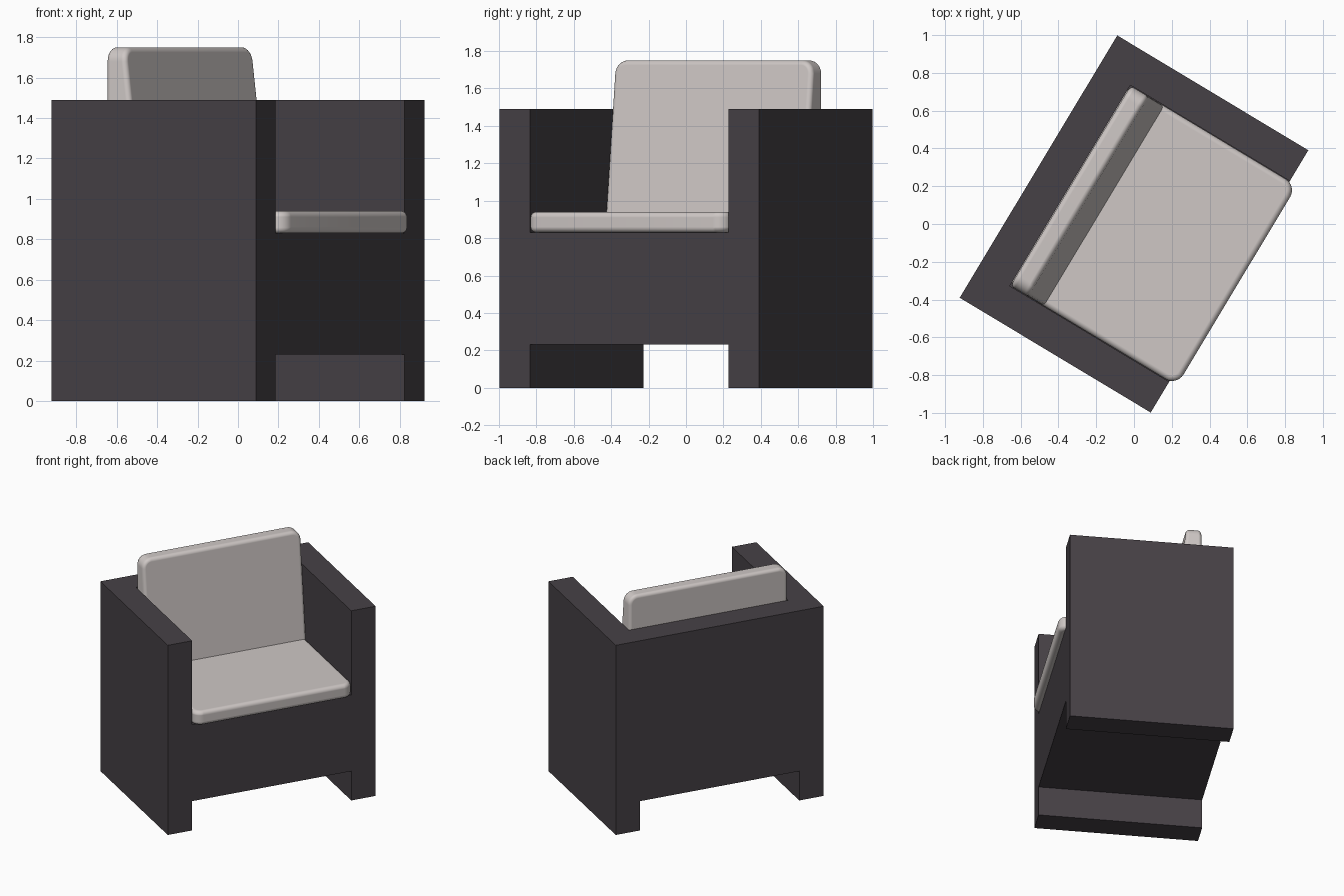
import bpy, bmesh, math
from mathutils import Matrix

if "Cube" in bpy.data.objects:
    bpy.data.objects.remove(bpy.data.objects["Cube"])

# Local frame: +x is the chair's front, y its width; whole chair is turned about z
TURN = Matrix.Rotation(math.radians(-31), 4, 'Z')
HD, HW, H = 0.59, 0.81, 1.49      # half depth, half width, height
IN, BACK = 0.62, -0.395           # inner half width, inner face of backrest
GAP, SEAT = 0.23, 0.83            # underside and seat heights


def material(name, rgb):
    m = bpy.data.materials.new(name)
    m.diffuse_color = (*rgb, 1)
    m.use_nodes = True
    m.node_tree.nodes["Principled BSDF"].inputs["Base Color"].default_value = m.diffuse_color
    return m


def prism(name, pts, offset, mat):
    """Extrude a closed outline by an offset vector."""
    bm = bmesh.new()
    face = bm.faces.new([bm.verts.new(p) for p in pts])
    ext = bmesh.ops.extrude_face_region(bm, geom=[face])
    new = [g for g in ext['geom'] if isinstance(g, bmesh.types.BMVert)]
    bmesh.ops.translate(bm, verts=new, vec=offset)
    bmesh.ops.recalc_face_normals(bm, faces=bm.faces)
    me = bpy.data.meshes.new(name)
    bm.to_mesh(me)
    bm.free()
    me.materials.append(mat)
    ob = bpy.data.objects.new(name, me)
    bpy.context.collection.objects.link(ob)
    ob.matrix_world = TURN
    return ob


def round_corners(ob, rule, radius):
    """Round the edges picked by a rule on their two end points."""
    bm = bmesh.new()
    bm.from_mesh(ob.data)
    edges = [e for e in bm.edges if rule(e.verts[0].co, e.verts[1].co)]
    bmesh.ops.bevel(bm, geom=edges, offset=radius, segments=8, profile=0.5,
                    affect='EDGES', clamp_overlap=True)
    bm.to_mesh(ob.data)
    bm.free()


def soften(ob, width):
    """Round the remaining sharp rims and shade smooth."""
    b = ob.modifiers.new("soft_edges", 'BEVEL')
    b.width, b.segments = width, 5
    b.limit_method, b.angle_limit = 'ANGLE', math.radians(40)
    for p in ob.data.polygons:
        p.use_smooth = True
    b.harden_normals = True


dark = material("dark charcoal", (0.062, 0.053, 0.061))
pale = material("pale warm grey", (0.62, 0.575, 0.56))

# Frame: block with a leg opening through the bottom
outline = [(-HW, 0), (-IN, 0), (-IN, GAP), (IN, GAP),
           (IN, 0), (HW, 0), (HW, H), (-HW, H)]
frame = prism("chair_frame", [(-HD, y, z) for y, z in outline], (2 * HD, 0, 0), dark)

# Seat space carved out between the arms and the back
cutter = prism("seat_space_cutter",
               [(BACK, -IN, SEAT), (1, -IN, SEAT), (1, IN, SEAT), (BACK, IN, SEAT)],
               (0, 0, 1), dark)
cutter.hide_render = True
cut = frame.modifiers.new("seat_space", 'BOOLEAN')
cut.operation, cut.solver, cut.object = 'DIFFERENCE', 'EXACT', cutter
bpy.context.view_layer.objects.active = frame
bpy.ops.object.modifier_apply(modifier=cut.name)
bpy.data.objects.remove(cutter)

# Seat cushion: rounded front corners, slightly overhanging the front
W = IN - 0.002
F = 0.635
seat = prism("seat_cushion",
             [(BACK, -W, SEAT), (F, -W, SEAT), (F, W, SEAT), (BACK, W, SEAT)],
             (0, 0, 0.11), pale)
round_corners(seat, lambda a, b: a.x > 0 and b.x > 0 and abs(a.z - b.z) > 0.05, 0.07)
soften(seat, 0.03)

# Back cushion: wedge with an upright back and sloping front, rounded top corners
back = prism("back_cushion",
             [(BACK + 0.003, -W, SEAT + 0.02), (-0.175, -W, SEAT + 0.02),
              (-0.285, -W, 1.75), (BACK + 0.003, -W, 1.75)],
             (0, 2 * W, 0), pale)
round_corners(back, lambda a, b: a.z > 1.7 and b.z > 1.7 and abs(a.y - b.y) < 0.01, 0.07)
soften(back, 0.025)
